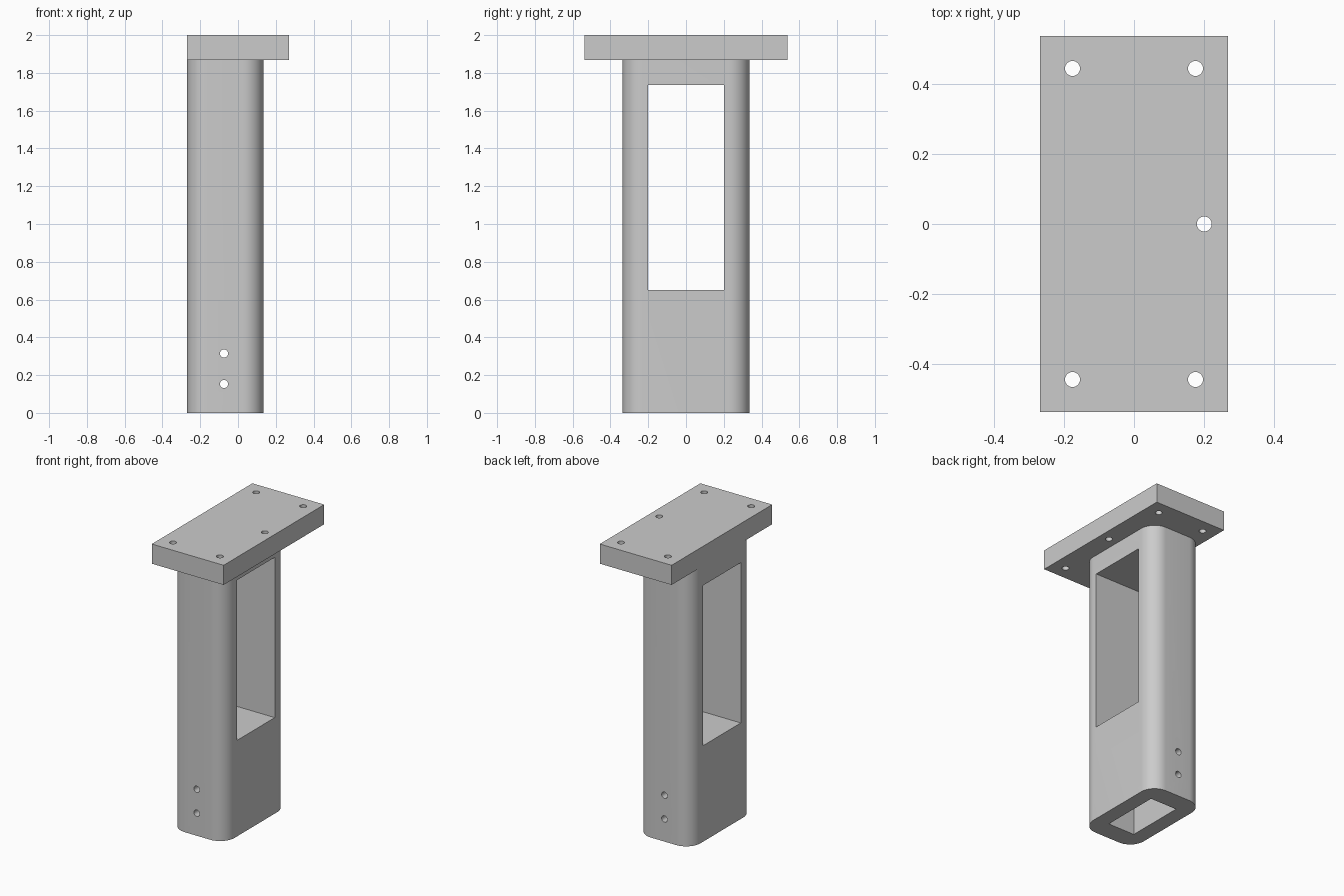
import bpy
import math

cube = bpy.data.objects.get("Cube")
if cube:
    bpy.data.objects.remove(cube, do_unlink=True)

# Single grey finish
grey = bpy.data.materials.new("plain grey")
grey.use_nodes = True
GREY = (0.6, 0.6, 0.6, 1)
grey.diffuse_color = GREY
grey.node_tree.nodes["Principled BSDF"].inputs["Base Color"].default_value = GREY


def box(name, lo, hi):
    centre = [(a + b) / 2 for a, b in zip(lo, hi)]
    bpy.ops.mesh.primitive_cube_add(size=1, location=centre)
    ob = bpy.context.object
    ob.name = name
    ob.scale = [b - a for a, b in zip(lo, hi)]
    bpy.ops.object.transform_apply(location=True, rotation=False, scale=True)
    ob.data.materials.append(grey)
    return ob


def drill(name, place, length, turn=0):
    bpy.ops.mesh.primitive_cylinder_add(vertices=32, radius=0.0215, depth=length,
                                        location=place, rotation=(turn, 0, 0))
    ob = bpy.context.object
    ob.name = name
    ob.data.materials.append(grey)
    return ob


def combine(target, tool, operation):
    mod = target.modifiers.new(operation.title(), 'BOOLEAN')
    mod.operation = operation
    mod.solver = 'EXACT'
    mod.object = tool
    bpy.context.view_layer.objects.active = target
    bpy.ops.object.modifier_apply(modifier=mod.name)
    bpy.data.objects.remove(tool, do_unlink=True)


BACK, EDGE = -0.269, 0.134      # column faces along x
MID = (BACK + EDGE) / 2
TOP = 1.867                     # underside of the plate

# Column with rounded upright corners, running into the plate
post = box("column_with_plate", (BACK, -0.336, 0), (EDGE, 0.336, TOP + 0.06))
bevel = post.modifiers.new("Round corners", 'BEVEL')
bevel.width = 0.107
bevel.segments = 12
bevel.limit_method = 'WEIGHT'
weights = post.data.attributes.new("bevel_weight_edge", 'FLOAT', 'EDGE')
for e in post.data.edges:
    a, b = (post.data.vertices[v].co for v in e.vertices)
    weights.data[e.index].value = 1.0 if abs(a.z - b.z) > 1 else 0.0
bpy.ops.object.modifier_apply(modifier=bevel.name)

# Mounting plate
plate = box("plate", (BACK, -0.538, TOP), (-BACK, 0.538, 2))
combine(post, plate, 'UNION')

# Window through the column and blind socket in its foot
combine(post, box("window_cutter", (-0.5, -0.202, 0.65), (0.5, 0.202, 1.735)), 'DIFFERENCE')
combine(post, box("socket_cutter", (MID - 0.1, -0.202, -0.1), (MID + 0.1, 0.202, 0.47)), 'DIFFERENCE')

# Screw holes in the plate
screws = [(x, y) for x in (-0.176, 0.176) for y in (-0.445, 0.445)] + [(0.201, 0)]
for x, y in screws:
    combine(post, drill("screw_cutter", (x, y, 1.93), 0.4), 'DIFFERENCE')

# Cross pin holes near the foot
for z in (0.153, 0.314):
    combine(post, drill("pin_cutter", (-0.074, 0, z), 1, math.pi / 2), 'DIFFERENCE')

bpy.ops.object.select_all(action='DESELECT')
post.select_set(True)
bpy.context.view_layer.objects.active = post
bpy.ops.object.shade_smooth_by_angle(angle=math.radians(30))
